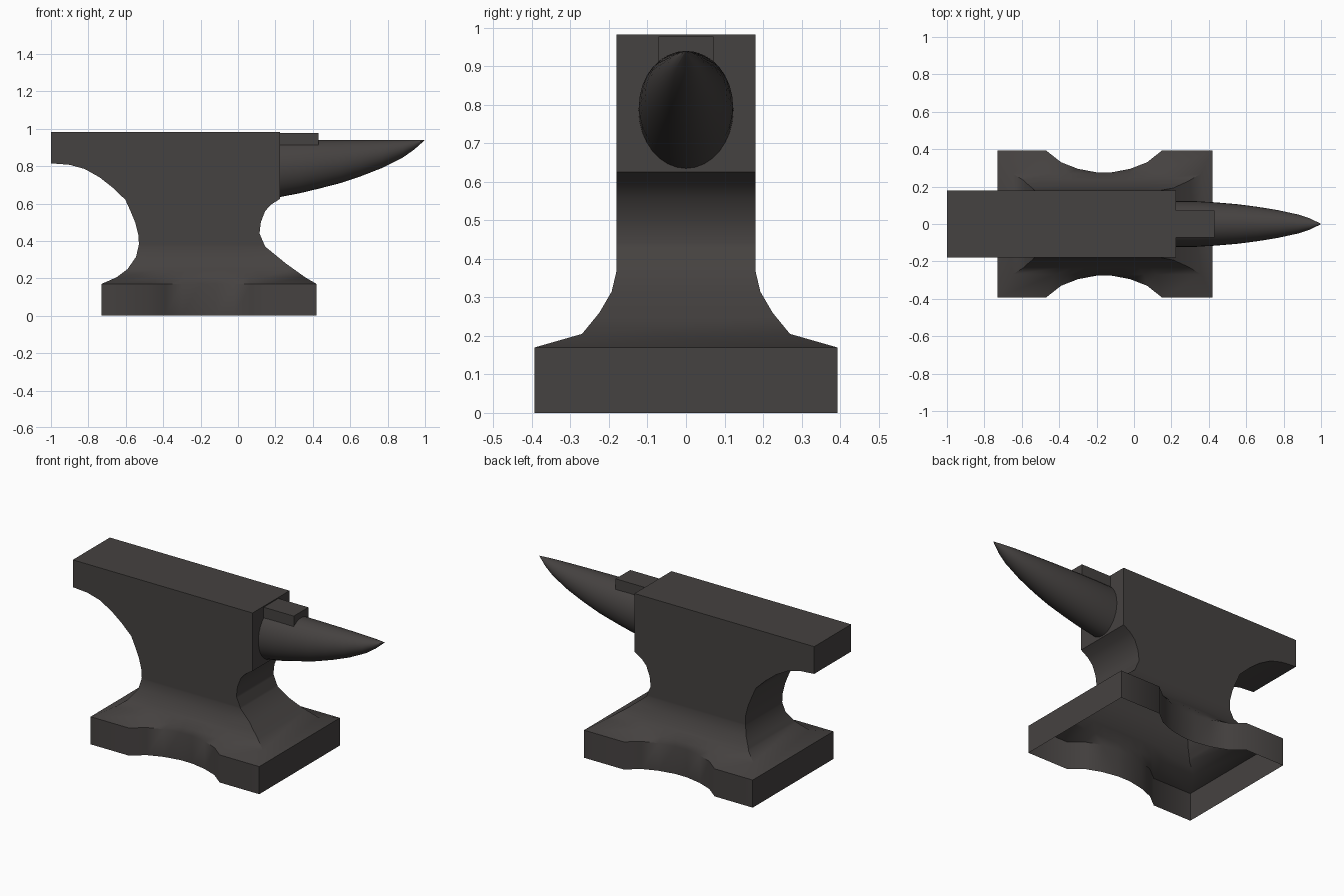
import bpy
import bmesh
from math import cos, sin, pi, radians

cube = bpy.data.objects.get("Cube")
if cube:
    bpy.data.objects.remove(cube, do_unlink=True)

iron = bpy.data.materials.new("dark iron")
iron.use_nodes = True
colour = (0.06, 0.054, 0.052, 1)
iron.diffuse_color = colour
iron.node_tree.nodes["Principled BSDF"].inputs["Base Color"].default_value = colour


def lerp_profile(profile, z):
    """Value of a (z, value) profile at height z."""
    for (z0, v0), (z1, v1) in zip(profile, profile[1:]):
        if z <= z1:
            return v0 + (v1 - v0) * (z - z0) / (z1 - z0)
    return profile[-1][1]


def loft(name, rings, cap_start, cap_end, smooth_angle):
    """Skin a list of closed rings that share a point count."""
    bm = bmesh.new()
    loops = [[bm.verts.new(p) for p in ring] for ring in rings]
    n = len(loops[0])
    for a, b in zip(loops, loops[1:]):
        for i in range(n):
            j = (i + 1) % n
            bm.faces.new((a[i], a[j], b[j], b[i]))
    if cap_start:
        bm.faces.new(loops[0][::-1])
    if cap_end:
        bm.faces.new(loops[-1])
    bmesh.ops.remove_doubles(bm, verts=bm.verts, dist=0.0005)
    bmesh.ops.recalc_face_normals(bm, faces=bm.faces)
    mesh = bpy.data.meshes.new(name)
    bm.to_mesh(mesh)
    bm.free()
    mesh.materials.append(iron)
    obj = bpy.data.objects.new(name, mesh)
    bpy.context.collection.objects.link(obj)
    bpy.ops.object.select_all(action='DESELECT')
    obj.select_set(True)
    bpy.context.view_layer.objects.active = obj
    bpy.ops.object.shade_smooth_by_angle(angle=radians(smooth_angle))
    return obj


# Body: end outlines and half width by height
heel_x = [(0, -.73), (.17, -.73), (.205, -.65), (.25, -.59), (.315, -.545),
          (.38, -.53), (.43, -.532), (.5, -.55), (.56, -.575), (.62, -.602),
          (.685, -.67), (.74, -.74), (.785, -.82), (.807, -.9), (.815, -1),
          (.983, -1)]
horn_end_x = [(0, .42), (.17, .42), (.205, .36), (.28, .255), (.37, .145),
              (.44, .115), (.5, .122), (.56, .145), (.595, .178), (.625, .225),
              (.983, .225)]
half_width = [(0, .393), (.17, .393), (.205, .27), (.26, .225), (.315, .193),
              (.37, .18), (.983, .18)]
# Scalloped edge of the foot, as (x, half width)
scallop = [(-.73, .393), (-.47, .393), (-.39, .33), (-.3, .295), (-.2, .276),
           (-.12, .276), (-.02, .295), (.07, .33), (.15, .393), (.42, .393)]

heights = sorted({z for prof in (heel_x, horn_end_x, half_width) for z, _ in prof})
rings = []
for z in heights:
    x0, x1 = lerp_profile(heel_x, z), lerp_profile(horn_end_x, z)
    w = lerp_profile(half_width, z)
    side = [(x0 + (x1 - x0) * (sx + .73) / 1.15, sy if z <= .17 else w)
            for sx, sy in scallop]
    rings.append([(x, -y, z) for x, y in side]
                 + [(x, y, z) for x, y in reversed(side)])
loft("anvil_body", rings, False, True, 40)

# Horn: oval sections with a level top line, as (x, half width, underside)
top = .94
sections = [(.225, .123, .635), (.33, .122, .655), (.43, .116, .679),
            (.55, .106, .71), (.66, .092, .747), (.77, .074, .79),
            (.88, .05, .845), (.94, .03, .887), (.998, .002, .938)]
horn = []
for x, w, low in sections:
    mid, h = (top + low) / 2, (top - low) / 2
    horn.append([(x, w * cos(2 * pi * i / 32), mid + h * sin(2 * pi * i / 32))
                 for i in range(32)])
loft("horn", horn, True, True, 40)

# Step block between face and horn
step = [[(x, -.071, .87), (x, .071, .87), (x, .071, .977), (x, -.071, .977)]
        for x in (.22, .43)]
loft("step_block", step, True, True, 30)
